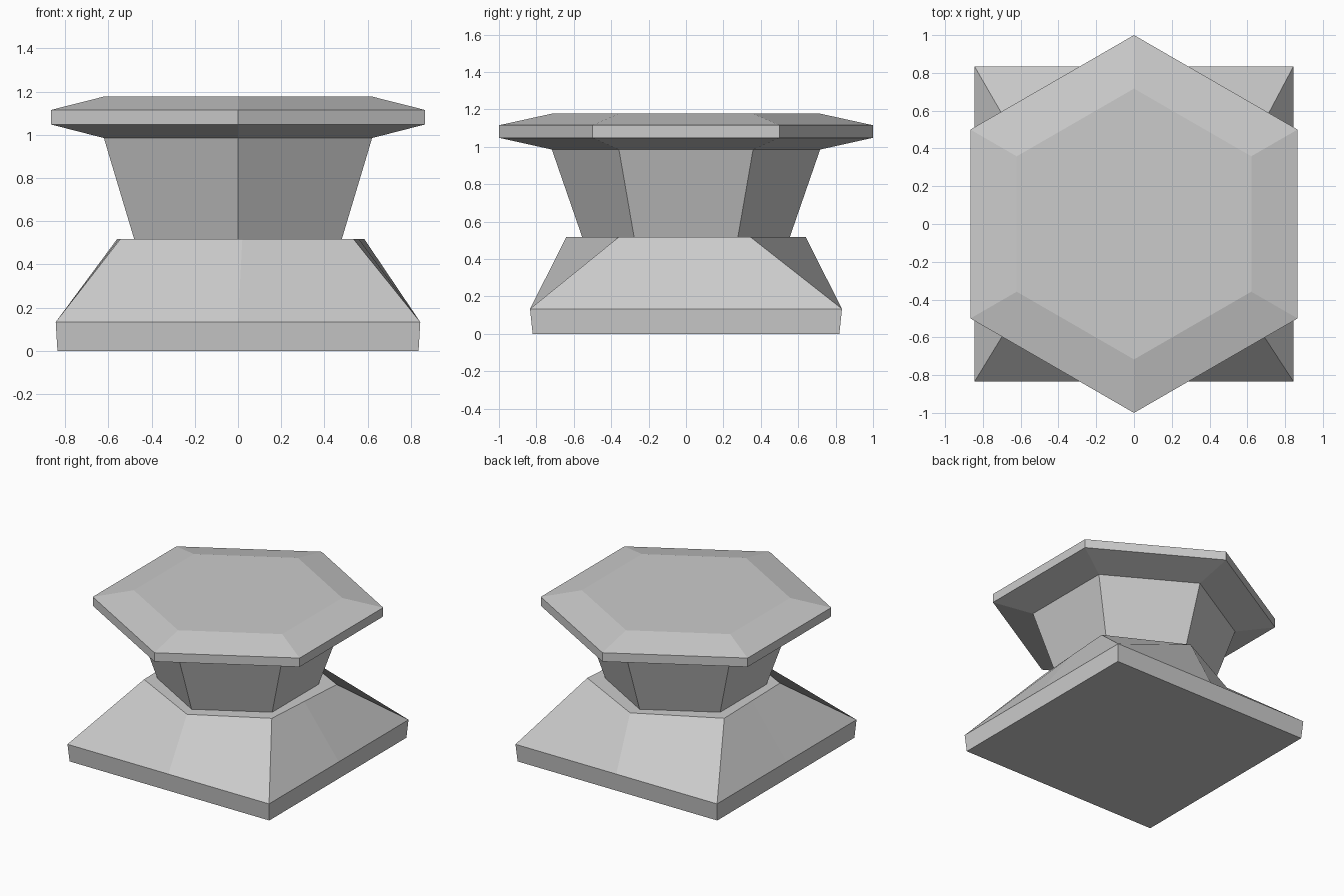
import bpy
import bmesh
import math

if "Cube" in bpy.data.objects:
    bpy.data.objects.remove(bpy.data.objects["Cube"])

stone = bpy.data.materials.new("light grey stone")
stone.diffuse_color = (0.6, 0.6, 0.6, 1)
stone.use_nodes = True
stone.node_tree.nodes["Principled BSDF"].inputs["Base Color"].default_value = stone.diffuse_color


def loft(name, rings, cap_bottom, cap_top):
    """Skin a stack of counter-clockwise rings that share a point count."""
    bm = bmesh.new()
    loops = [[bm.verts.new(p) for p in ring] for ring in rings]
    for low, high in zip(loops, loops[1:]):
        n = len(low)
        for i in range(n):
            j = (i + 1) % n
            bm.faces.new((low[i], low[j], high[j], high[i]))
    if cap_bottom:
        bm.faces.new(loops[0][::-1])
    if cap_top:
        bm.faces.new(loops[-1])
    mesh = bpy.data.meshes.new(name)
    bm.to_mesh(mesh)
    bm.free()
    mesh.materials.append(stone)
    obj = bpy.data.objects.new(name, mesh)
    bpy.context.collection.objects.link(obj)
    return obj


def hexagon(r, z):
    """Hexagon with points towards front and back, starting at the front."""
    angles = [math.radians(60 * i - 90) for i in range(6)]
    return [(r * math.cos(a), r * math.sin(a), z) for a in angles]


def with_side_middles(ring):
    """Add a middle point to the left and right edges of a hexagon."""
    def mid(a, b):
        return tuple((u + v) / 2 for u, v in zip(a, b))
    p = ring
    return [p[0], p[1], mid(p[1], p[2]), p[2], p[3], p[4], mid(p[4], p[5]), p[5]]


def rectangle(x, y, z):
    """Rectangle with corners and edge middles, starting at the front middle."""
    return [(0, -y, z), (x, -y, z), (x, 0, z), (x, y, z),
            (0, y, z), (-x, y, z), (-x, 0, z), (-x, -y, z)]


FLOOR = 0.517  # height of the ledge around the neck

# Base: square plinth sloping up to a slightly uneven hexagonal shoulder
shoulder = [(0.02, -0.64, FLOOR), (0.535, -0.36, FLOOR), (0.585, 0.345, FLOOR),
            (0.02, 0.64, FLOOR), (-0.56, 0.342, FLOOR), (-0.545, -0.345, FLOOR)]
loft("plinth_base",
     [rectangle(0.836, 0.82, 0), rectangle(0.844, 0.834, 0.133),
      with_side_middles(shoulder), with_side_middles(hexagon(0.555, FLOOR))],
     True, False)

# Neck: flared hexagonal column
loft("neck", [hexagon(0.555, FLOOR), hexagon(0.717, 0.985)], False, False)

# Cap: bevelled hexagonal slab
loft("cap_slab",
     [hexagon(0.717, 0.985), hexagon(1.0, 1.048),
      hexagon(1.0, 1.115), hexagon(0.717, 1.177)],
     False, True)
